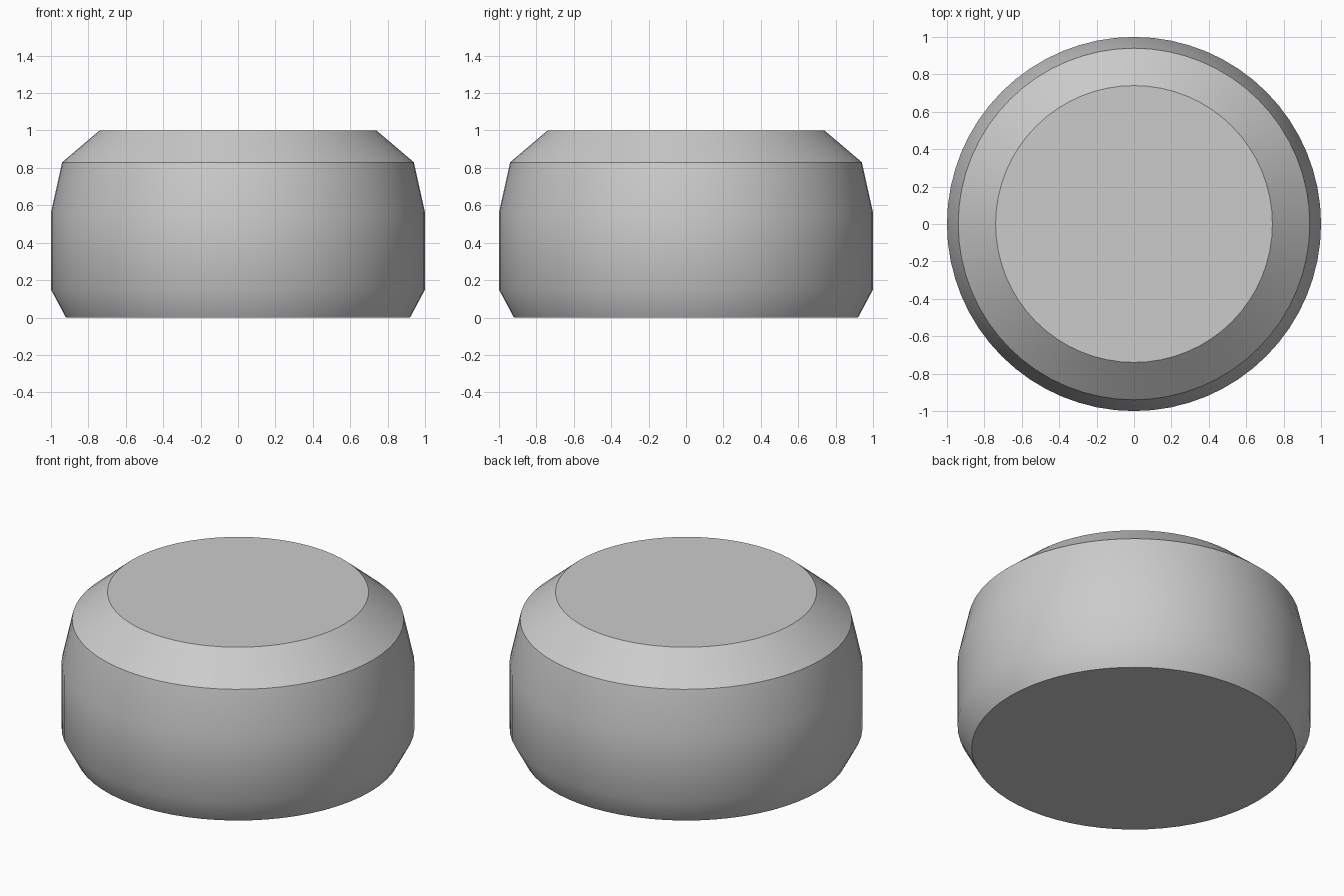
import bpy
import bmesh
import math
from mathutils import Matrix

cube = bpy.data.objects.get("Cube")
if cube:
    bpy.data.objects.remove(cube, do_unlink=True)

SEGMENTS = 64

# Plain grey material
grey = bpy.data.materials.new("light_grey")
grey.use_nodes = True
colour = (0.6, 0.6, 0.6, 1)
grey.diffuse_color = colour
grey.node_tree.nodes["Principled BSDF"].inputs["Base Color"].default_value = colour

# Radius and height of each ring, from the base up to the flat top
profile = [(0.92, 0), (1, 0.15), (1, 0.56), (0.94, 0.83), (0.74, 1)]

# Turned body: stacked rings bridged by walls and closed by flat caps
bm = bmesh.new()
rings = [
    bmesh.ops.create_circle(bm, segments=SEGMENTS, radius=r,
                            matrix=Matrix.Translation((0, 0, z)))["verts"]
    for r, z in profile
]
for lower, upper in zip(rings, rings[1:]):
    for i in range(SEGMENTS):
        j = (i + 1) % SEGMENTS
        bm.faces.new((lower[i], lower[j], upper[j], upper[i]))
bm.faces.new(rings[0])
bm.faces.new(rings[-1])
bmesh.ops.recalc_face_normals(bm, faces=bm.faces)

mesh = bpy.data.meshes.new("round_knob")
bm.to_mesh(mesh)
bm.free()
mesh.materials.append(grey)
knob = bpy.data.objects.new("round_knob", mesh)
bpy.context.collection.objects.link(knob)

# Smooth sides with crisp shoulder and cap edges
bpy.ops.object.select_all(action="DESELECT")
knob.select_set(True)
bpy.context.view_layer.objects.active = knob
bpy.ops.object.shade_smooth_by_angle(angle=math.radians(33))
